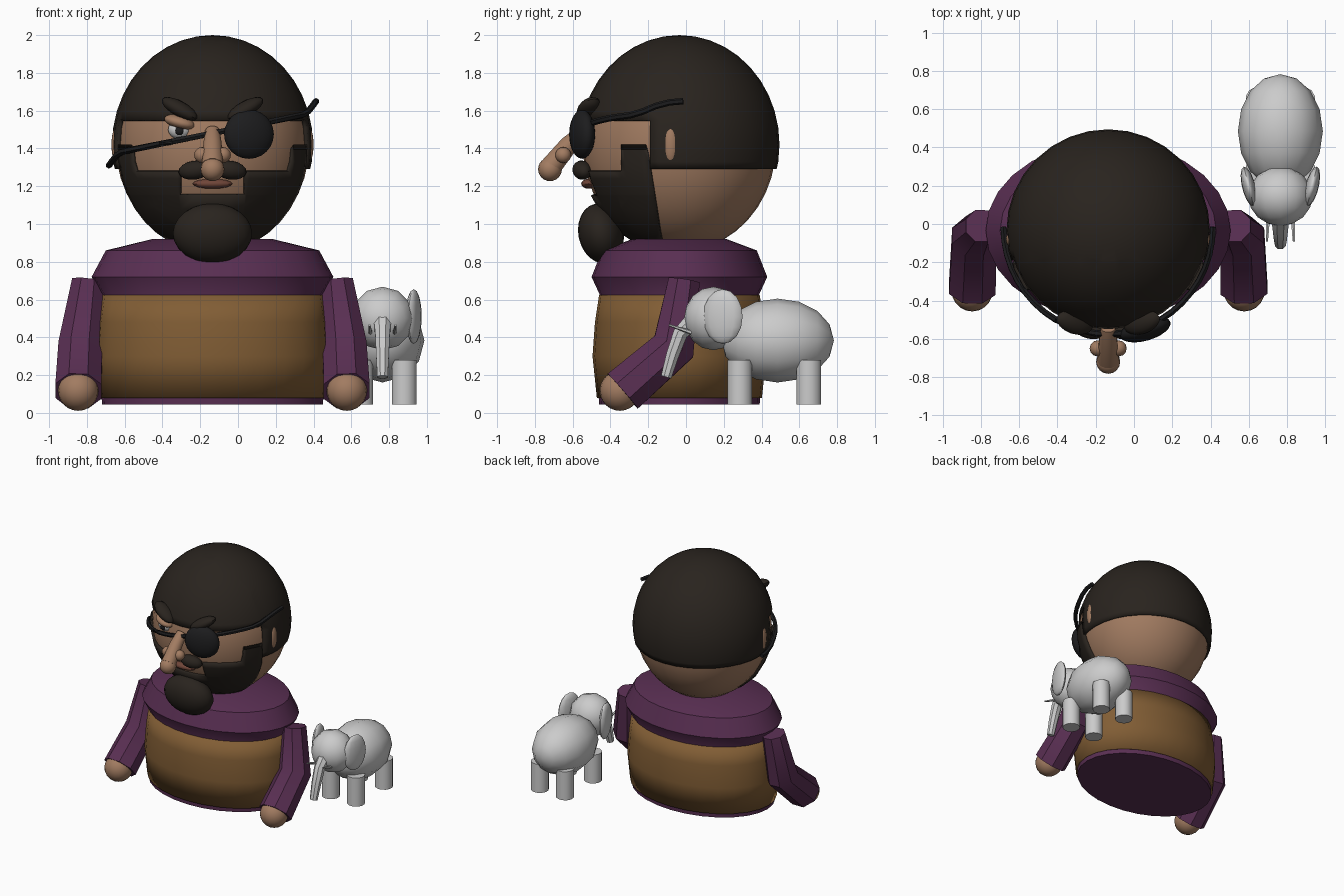
import bpy, bmesh, math
from math import pi, sin, cos, radians
from mathutils import Vector, Matrix, Euler

if "Cube" in bpy.data.objects:
    bpy.data.objects.remove(bpy.data.objects["Cube"])

CX, CY = -0.135, -0.035      # figure axis


def material(name, r, g, b):
    m = bpy.data.materials.new(name)
    m.diffuse_color = (r, g, b, 1)
    m.use_nodes = True
    m.node_tree.nodes["Principled BSDF"].inputs["Base Color"].default_value = m.diffuse_color
    return m


SKIN = material("skin", 0.36, 0.2, 0.12)
HAIR = material("hair", 0.022, 0.017, 0.013)
BLACK = material("black", 0.012, 0.012, 0.013)
PURPLE = material("purple", 0.10, 0.028, 0.085)
VEST = material("ochre", 0.22, 0.11, 0.035)
LIP = material("lip", 0.16, 0.06, 0.04)
WHITE = material("white", 0.6, 0.6, 0.58)


def finish(bm, name, mat=None, angle=40):
    bmesh.ops.recalc_face_normals(bm, faces=bm.faces)
    me = bpy.data.meshes.new(name)
    bm.to_mesh(me)
    bm.free()
    me.shade_smooth()
    me.set_sharp_from_angle(angle=radians(angle))
    if mat:
        me.materials.append(mat)
    ob = bpy.data.objects.new(name, me)
    bpy.context.collection.objects.link(ob)
    return ob


def ball_mesh(loc, size, rot=(0, 0, 0), seg=20, rings=12):
    bm = bmesh.new()
    m = (Matrix.Translation(loc) @ Euler([radians(a) for a in rot]).to_matrix().to_4x4()
         @ Matrix.Diagonal((*size, 1)))
    bmesh.ops.create_uvsphere(bm, u_segments=seg, v_segments=rings, radius=1, matrix=m)
    return bm


def ball(name, loc, size, mat=None, rot=(0, 0, 0), seg=20, rings=12):
    return finish(ball_mesh(loc, size, rot, seg, rings), name, mat)


def skin_rings(bm, rings, caps=True):
    vs = [[bm.verts.new(p) for p in r] for r in rings]
    n = len(vs[0])
    for a, b in zip(vs, vs[1:]):
        for i in range(n):
            bm.faces.new((a[i], a[(i + 1) % n], b[(i + 1) % n], b[i]))
    if caps:
        bm.faces.new(vs[0])
        bm.faces.new(vs[-1])


def tube(name, path, radii, mat=None, seg=8):
    """Tapered tube through the path points with mitred joints."""
    pts = [Vector(p) for p in path]
    rings = []
    for i, (p, r) in enumerate(zip(pts, radii)):
        t = (pts[min(i + 1, len(pts) - 1)] - pts[max(i - 1, 0)]).normalized()
        u = (Vector((1, 0, 0)) - t * t.x).normalized()
        if abs(t.x) > 0.9:
            u = (Vector((0, 0, 1)) - t * t.z).normalized()
        w = t.cross(u)
        rings.append([p + r * (u * cos(a) + w * sin(a))
                      for a in (2 * pi * (k + 0.5) / seg for k in range(seg))])
    bm = bmesh.new()
    skin_rings(bm, rings)
    return finish(bm, name, mat)


def barrel(name, profile, mat, caps=True, seg=28):
    """Elliptical lathe from (rx, ry, z) rows."""
    bm = bmesh.new()
    skin_rings(bm, [[(CX + rx * cos(2 * pi * k / seg), CY + ry * sin(2 * pi * k / seg), z)
                     for k in range(seg)] for rx, ry, z in profile], caps)
    return finish(bm, name, mat)


# torso, with a puffed collar, and vest
barrel("torso", [(0.585, 0.425, 0.045), (0.60, 0.44, 0.3), (0.57, 0.41, 0.6),
                 (0.64, 0.465, 0.72), (0.565, 0.41, 0.86), (0.32, 0.25, 0.92)], PURPLE)
vest = barrel("vest", [(0.597, 0.437, 0.08), (0.618, 0.46, 0.3), (0.605, 0.447, 0.48),
                       (0.585, 0.425, 0.625)], VEST, caps=False)
sol = vest.modifiers.new("thickness", "SOLIDIFY")
sol.thickness, sol.offset = 0.02, -1

# arms and hands
for s, side in ((-1, "right"), (1, "left")):
    tube(side + "_sleeve", [(CX + s * 0.66, -0.01, 0.70), (CX + s * 0.70, -0.065, 0.35),
                            (CX + s * 0.71, -0.335, 0.115)], [0.09, 0.125, 0.132], PURPLE)
    ball(side + "_hand", (CX + s * 0.711, -0.35, 0.118), (0.107, 0.107, 0.107), SKIN)

# head
HEAD = Vector((CX, CY, 1.42))
ball("head", HEAD, (0.512, 0.512, 0.565), SKIN, seg=32, rings=20)


def cut_shell(name, planes, keep):
    """Head-hugging shell sliced along planes, keeping only chosen faces."""
    bm = ball_mesh(HEAD, (0.532, 0.53, 0.58), seg=32, rings=20)
    for co, no in planes:
        bmesh.ops.bisect_plane(bm, geom=bm.verts[:] + bm.edges[:] + bm.faces[:],
                               plane_co=co, plane_no=no)
    drop = [f for f in bm.faces if not keep(f.calc_center_median())]
    bmesh.ops.delete(bm, geom=drop, context="FACES")
    ob = finish(bm, name, HAIR)
    sol = ob.modifiers.new("thickness", "SOLIDIFY")
    sol.thickness, sol.offset = 0.025, -1


X, Y, Z = (1, 0, 0), (0, 1, 0), (0, 0, 1)
cut_shell("hair", [((0, 0, 1.55), Z), ((0, 0, 1.29), Z), ((0, -0.19, 0), Y)],
          lambda c: c.z > 1.55 or (c.z > 1.29 and c.y > -0.19))


def in_beard(c):
    if c.y > -0.19 + (1.29 - c.z) * 0.16:
        return False
    if c.z < 1.28:
        return not (c.z > 1.15 and abs(c.x - CX) < 0.17 and c.y < 0)
    return c.z < 1.42 and c.y > -0.345


cut_shell("beard", [((0, 0, 1.28), Z), ((0, 0, 1.42), Z), ((0, 0, 1.15), Z),
                    ((0, -0.345, 0), Y), ((0, -0.19, 1.29), (0, 1, 0.16)),
                    ((CX - 0.17, 0, 0), X), ((CX + 0.17, 0, 0), X)], in_beard)
ball("chin_beard", (CX, -0.45, 0.95), (0.21, 0.12, 0.16), HAIR, rot=(12, 0, 0))

# paired face features
for s, side in ((-1, "right"), (1, "left")):
    ball(side + "_ear", (CX + s * 0.505, -0.08, 1.42), (0.03, 0.04, 0.1), SKIN, seg=16)
    ball(side + "_brow", (CX + s * 0.175, -0.515, 1.61), (0.11, 0.06, 0.04), HAIR,
         rot=(0, -s * 28, s * 18), seg=16, rings=8)
    ball(side + "_moustache", (CX + s * 0.095, -0.55, 1.285), (0.088, 0.05, 0.05), HAIR,
         rot=(0, s * 8, s * 12), seg=16, rings=8)
    ball(side + "_nostril", (CX + s * 0.055, -0.65, 1.365), (0.042, 0.042, 0.042), SKIN,
         seg=12, rings=8)
ball("mouth", (CX, -0.515, 1.213), (0.105, 0.04, 0.026), LIP, seg=16, rings=8)

# nose
tube("nose_bridge", [(CX, -0.54, 1.49), (CX, -0.62, 1.42), (CX, -0.71, 1.31)],
     [0.04, 0.05, 0.058], SKIN, seg=12)
ball("nose_tip", (CX, -0.72, 1.29), (0.063, 0.063, 0.063), SKIN, seg=16)

# eye
ball("eyeball", (-0.31, -0.5, 1.50), (0.06, 0.045, 0.05), WHITE, seg=16, rings=10)
ball("pupil", (-0.31, -0.535, 1.495), (0.025, 0.016, 0.025), BLACK, seg=12, rings=8)
ball("eyelid", (-0.31, -0.505, 1.54), (0.085, 0.065, 0.035), SKIN, rot=(0, 15, -18), seg=16)

# eye patch and strap
ball("eye_patch", (0.058, -0.55, 1.475), (0.137, 0.06, 0.13), BLACK, rot=(0, 0, 16), seg=24)
strap = []
for k in range(25):
    a = pi + pi * k / 24
    strap.append((CX + 0.548 * cos(a), CY + 0.02 + 0.56 * sin(a), 1.48 + 0.185 * cos(a)
                  * (0.6 if abs(cos(a)) < 0.9 else 0.6 + 4 * (abs(cos(a)) - 0.9) * 0.8)))
tube("patch_strap", strap, [0.017] * len(strap), BLACK, seg=6)

# small grey elephant
EX = 0.765
ball("elephant_body", (EX, 0.485, 0.383), (0.222, 0.222, 0.298), rot=(90, 0, 0), seg=12, rings=8)
ball("elephant_head", (EX, 0.145, 0.5), (0.168, 0.168, 0.155), rot=(90, 0, 0), seg=12, rings=8)
for s, side in ((-1, "right"), (1, "left")):
    for y, end in ((0.285, "front"), (0.65, "back")):
        tube(f"elephant_{end}_{side}_leg", [(EX + s * 0.115, y, 0.045), (EX + s * 0.115, y, 0.28)],
             [0.068, 0.068], seg=12)
    ball(f"elephant_{side}_ear", (EX + s * 0.165, 0.195, 0.51), (0.035, 0.108, 0.145),
         rot=(0, 0, -s * 14), seg=14, rings=8)
    tube(f"elephant_{side}_tusk", [(EX + s * 0.065, 0.03, 0.425), (EX + s * 0.07, -0.09, 0.465)],
         [0.012, 0.006], seg=6)
tube("elephant_trunk", [(EX, 0.03, 0.48), (EX, -0.03, 0.42), (EX, -0.07, 0.31), (EX, -0.105, 0.19)],
     [0.05, 0.042, 0.037, 0.03], seg=8)
